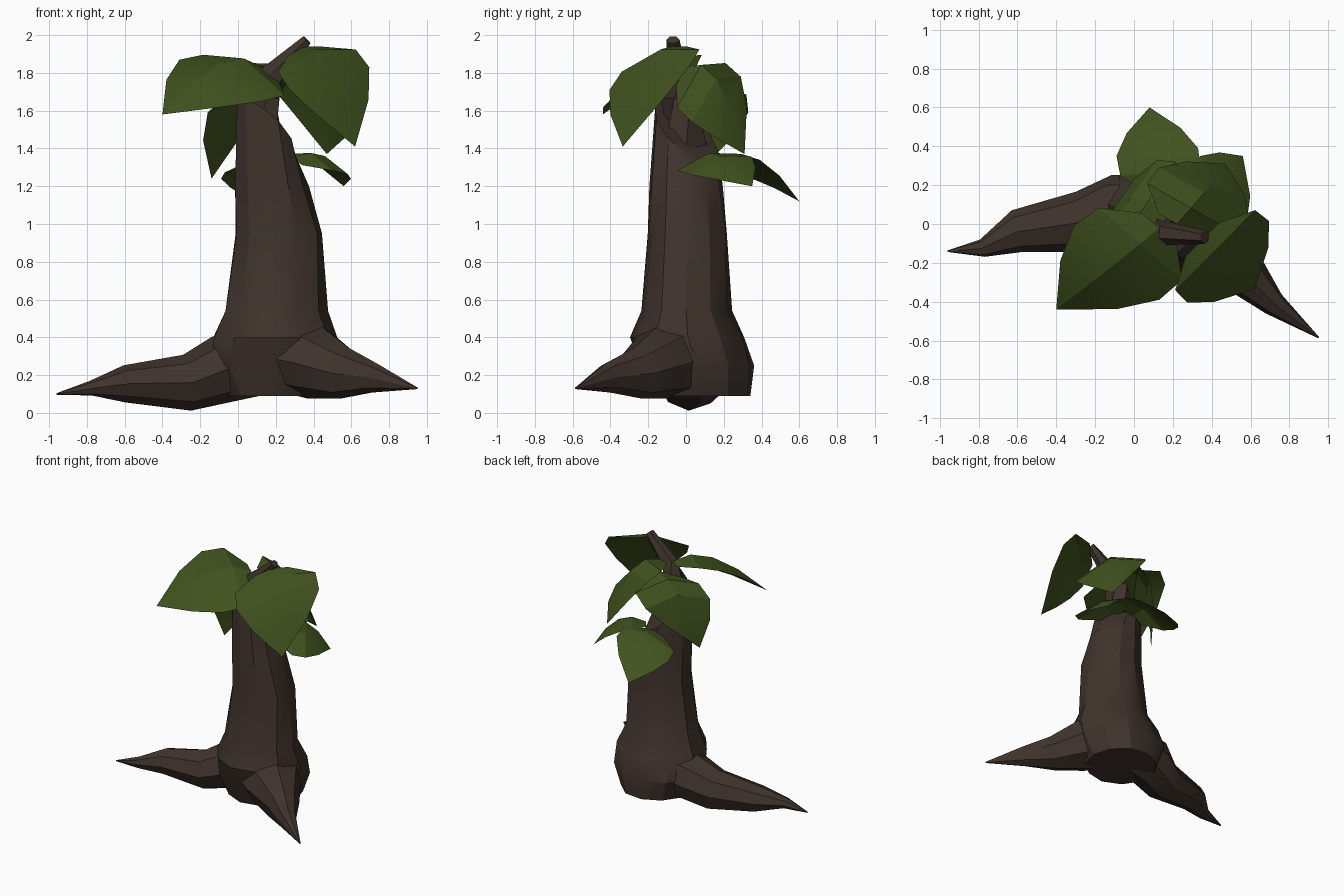
import bpy, math, random
from mathutils import Vector

random.seed(4)
if "Cube" in bpy.data.objects:
    bpy.data.objects.remove(bpy.data.objects["Cube"])


def material(name, rgb):
    mat = bpy.data.materials.new(name)
    mat.use_nodes = True
    color = (*rgb, 1)
    mat.diffuse_color = color
    mat.node_tree.nodes["Principled BSDF"].inputs["Base Color"].default_value = color
    return mat


bark = material("bark brown", (0.05, 0.033, 0.025))
foliage = material("leaf green", (0.051, 0.085, 0.013))


def add_object(name, verts, faces, mat, angle):
    mesh = bpy.data.meshes.new(name)
    mesh.from_pydata(verts, [], faces)
    mesh.materials.append(mat)
    obj = bpy.data.objects.new(name, mesh)
    bpy.context.collection.objects.link(obj)
    bpy.ops.object.select_all(action="DESELECT")
    obj.select_set(True)
    bpy.context.view_layer.objects.active = obj
    bpy.ops.object.shade_smooth_by_angle(angle=math.radians(angle))
    return obj


def loft(name, rings, sides, upright=False, rough=0.05, slope=None):
    """Skin rings given as (centre, half width, half height) along a path."""
    up_axis = Vector((0, 0, 1))
    verts, faces = [], []
    last = len(rings) - 1
    for i, (centre, a, b) in enumerate(rings):
        ahead, behind = rings[min(i + 1, last)][0], rings[max(i - 1, 0)][0]
        along = up_axis if upright else (Vector(ahead) - Vector(behind)).normalized()
        side = Vector((1, 0, 0)) if upright else along.cross(up_axis).normalized()
        up = along.cross(side)
        for k in range(sides):
            turn = math.tau * k / sides
            r = 1 + random.uniform(-rough, rough)
            offset = (side * a * math.cos(turn) + up * b * math.sin(turn)) * r
            # The last ring may be cut at a slant
            if slope and i == last:
                offset.z += offset.x * slope[0] + offset.y * slope[1]
            verts.append(Vector(centre) + offset)
    for i in range(last):
        for k in range(sides):
            n = (k + 1) % sides
            low, high = i * sides, (i + 1) * sides
            faces.append((low + k, low + n, high + n, high + k))
    faces.append(tuple(reversed(range(sides))))
    faces.append(tuple(range(last * sides, (last + 1) * sides)))
    return add_object(name, verts, faces, bark, 30)


def leaf(name, base, middle, tip, side, droop):
    """Pointed leaf with a raised midrib; side reaches from rib to one edge."""
    base, middle, tip, side = map(Vector, (base, middle, tip, side))
    control = middle * 2 - (base + tip) / 2
    widths = (0.4, 0.98, 1, 0.66)
    verts, faces = [], []
    for i, w in enumerate(widths):
        t = i / len(widths)
        rib = base * (1 - t) ** 2 + control * 2 * t * (1 - t) + tip * t * t
        drop = Vector((0, 0, droop * w))
        verts += [rib - side * w - drop, rib, rib + side * w - drop]
    for row in range(len(widths) - 1):
        for col in range(2):
            v = row * 3 + col
            faces.append((v, v + 3, v + 4, v + 1))
    end = len(verts)
    verts.append(tip)
    faces += [(end - 3, end, end - 2), (end - 2, end, end - 1)]
    return add_object(name, verts, faces, foliage, 22)


# Trunk, swollen at the foot and broken off at a slant
loft("trunk", [
    ((0.19, 0.08, 0.09), 0.27, 0.27),
    ((0.19, 0.06, 0.25), 0.34, 0.31),
    ((0.19, 0.01, 0.4), 0.33, 0.31),
    ((0.2, 0, 0.54), 0.27, 0.24),
    ((0.215, 0.01, 0.95), 0.235, 0.215),
    ((0.18, 0, 1.2), 0.2, 0.195),
    ((0.145, 0, 1.49), 0.16, 0.17),
], 11, upright=True, rough=0.035, slope=(-0.75, -0.7))

# Bare stem rising from the break
loft("top_stem", [
    ((0.13, 0, 1.4), 0.12, 0.13),
    ((0.13, -0.04, 1.68), 0.09, 0.09),
    ((0.18, -0.05, 1.79), 0.06, 0.07),
    ((0.365, -0.07, 1.975), 0.035, 0.03),
], 6)

# Two spreading roots, growing out of the swollen foot
loft("right_root", [
    ((0.15, 0.07, 0.27), 0.19, 0.17),
    ((-0.09, 0.06, 0.23), 0.2, 0.18),
    ((-0.27, 0.01, 0.16), 0.16, 0.15),
    ((-0.6, -0.04, 0.155), 0.11, 0.1),
    ((-0.78, -0.125, 0.13), 0.045, 0.04),
    ((-0.96, -0.14, 0.1), 0.004, 0.004),
], 8)
loft("left_root", [
    ((0.18, 0.02, 0.31), 0.2, 0.18),
    ((0.4, -0.12, 0.27), 0.21, 0.19),
    ((0.57, -0.26, 0.21), 0.12, 0.14),
    ((0.72, -0.41, 0.19), 0.065, 0.08),
    ((0.95, -0.585, 0.13), 0.004, 0.004),
], 8)

# Upper leaves
leaf("front_right_leaf", (0.13, -0.02, 1.83), (-0.09, -0.2, 1.85),
     (-0.4, -0.44, 1.58), (0.22, -0.19, -0.11), 0.09)
leaf("front_left_leaf", (0.35, -0.08, 1.94), (0.485, -0.195, 1.83),
     (0.62, -0.335, 1.41), (-0.21, -0.21, -0.06), 0.06)
leaf("back_left_leaf", (0.22, 0, 1.83), (0.36, 0.16, 1.77),
     (0.47, 0.31, 1.37), (0.23, -0.13, -0.12), 0.11)
leaf("back_right_leaf", (0.2, 0.08, 1.77), (-0.02, 0.13, 1.66),
     (-0.14, 0.03, 1.24), (0.14, 0.2, 0), 0.07)

# Lower leaves
leaf("low_side_leaf", (0.29, 0.08, 1.35), (0.46, 0.18, 1.36),
     (0.56, 0.35, 1.2), (0.12, -0.17, -0.045), 0.05)
leaf("low_back_leaf", (0.15, 0.17, 1.35), (0.12, 0.37, 1.34),
     (0.08, 0.6, 1.12), (0.21, 0.02, 0.05), 0.05)
